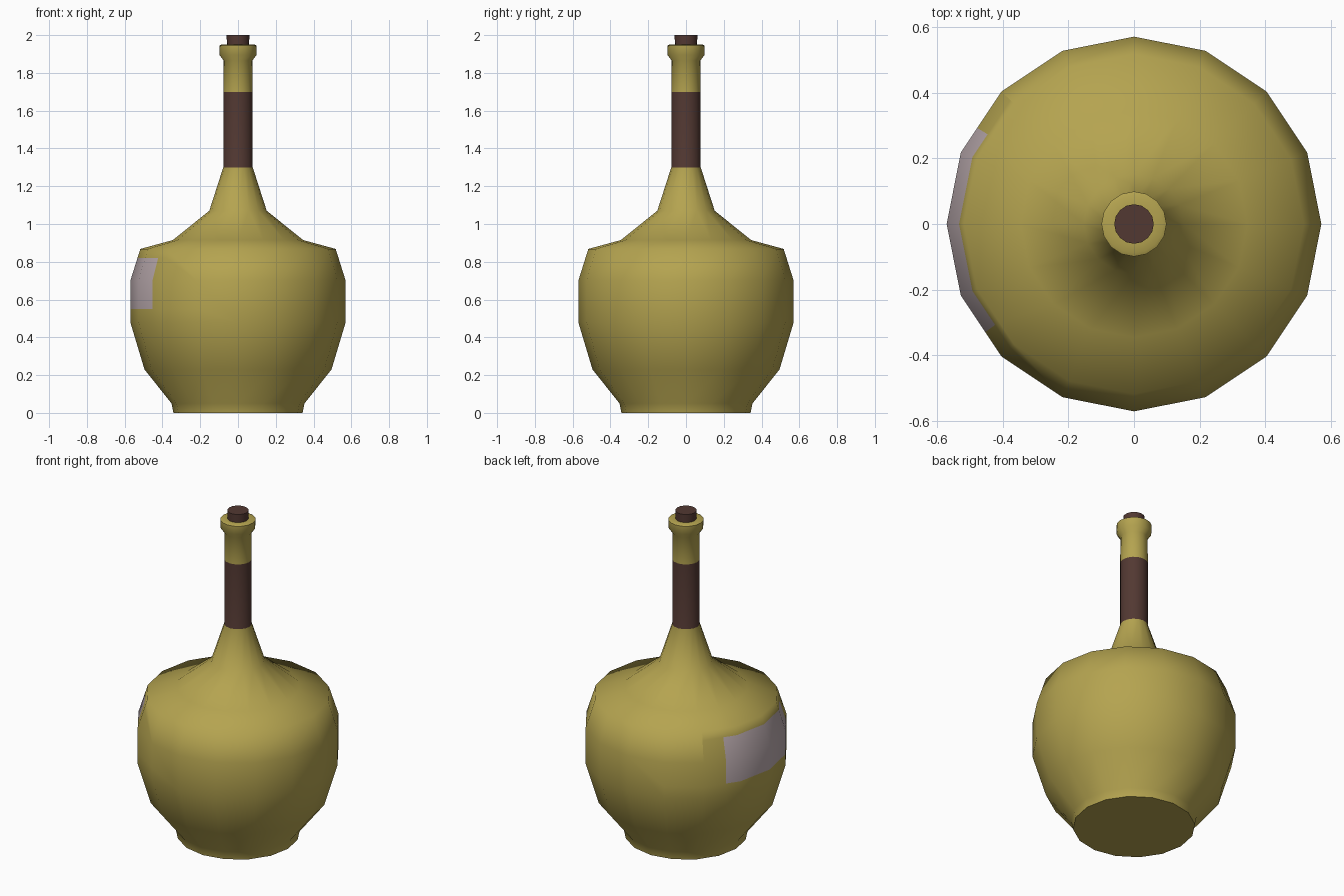
import bpy, bmesh, math
from mathutils import Vector

if "Cube" in bpy.data.objects:
    bpy.data.objects.remove(bpy.data.objects["Cube"])

SIDES = 16


def material(name, rgb):
    m = bpy.data.materials.new(name)
    m.diffuse_color = (*rgb, 1)
    m.use_nodes = True
    m.node_tree.nodes["Principled BSDF"].inputs["Base Color"].default_value = m.diffuse_color
    return m


olive = material("olive_glass", (0.46, 0.37, 0.08))
brown = material("dark_brown", (0.085, 0.04, 0.032))
paper = material("pale_label", (0.50, 0.41, 0.43))


def lathe(profile):
    """Spin (radius, height) points round z and cap both ends."""
    bm = bmesh.new()
    rings = [[bm.verts.new((r * math.cos(math.tau * i / SIDES),
                            r * math.sin(math.tau * i / SIDES), z))
              for i in range(SIDES)] for r, z in profile]
    for a, b in zip(rings, rings[1:]):
        for i in range(SIDES):
            j = (i + 1) % SIDES
            bm.faces.new((a[i], a[j], b[j], b[i]))
    bm.faces.new(rings[0][::-1])
    bm.faces.new(rings[-1])
    return bm


def finish(bm, name, mats):
    mesh = bpy.data.meshes.new(name)
    bm.to_mesh(mesh)
    bm.free()
    for m in mats:
        mesh.materials.append(m)
    mesh.shade_smooth()
    mesh.set_sharp_from_angle(angle=math.radians(62))
    ob = bpy.data.objects.new(name, mesh)
    bpy.context.collection.objects.link(ob)
    return ob


# Bottle body, neck and lip
bm = lathe([(0.342, 0), (0.352, 0.05), (0.495, 0.23), (0.57, 0.48),
            (0.57, 0.70), (0.517, 0.868), (0.345, 0.915), (0.152, 1.07),
            (0.078, 1.30), (0.078, 1.70), (0.076, 1.865), (0.098, 1.895),
            (0.099, 1.945), (0.088, 1.95), (0.055, 1.95)])

# Cut the label outline into the -x side of the body wall
LOW, HIGH, BACK, FRONT = 0.55, 0.82, math.radians(148.5), math.radians(216)


def cut(point, normal):
    faces = [f for f in bm.faces if f.calc_center_median().x < -0.3
             and 0.48 < f.calc_center_median().z < 0.868]
    geom = faces + list({e for f in faces for e in f.edges}) \
        + list({v for f in faces for v in f.verts})
    bmesh.ops.bisect_plane(bm, geom=geom, plane_co=point, plane_no=normal)


for z in (LOW, HIGH):
    cut(Vector((0, 0, z)), Vector((0, 0, 1)))
for a in (BACK, FRONT):
    cut(Vector(), Vector((-math.sin(a), math.cos(a), 0)))

# Colour by height (neck wrap) and by direction (label)
for f in bm.faces:
    c = f.calc_center_median()
    angle = math.atan2(c.y, c.x) % math.tau
    if 1.30 < c.z < 1.70:
        f.material_index = 1
    elif LOW < c.z < HIGH and BACK < angle < FRONT and len(f.verts) < SIDES:
        f.material_index = 2
finish(bm, "bottle", [olive, brown, paper])

# Cork stopper
finish(lathe([(0.058, 1.90), (0.06, 2.0)]), "cork", [brown])
